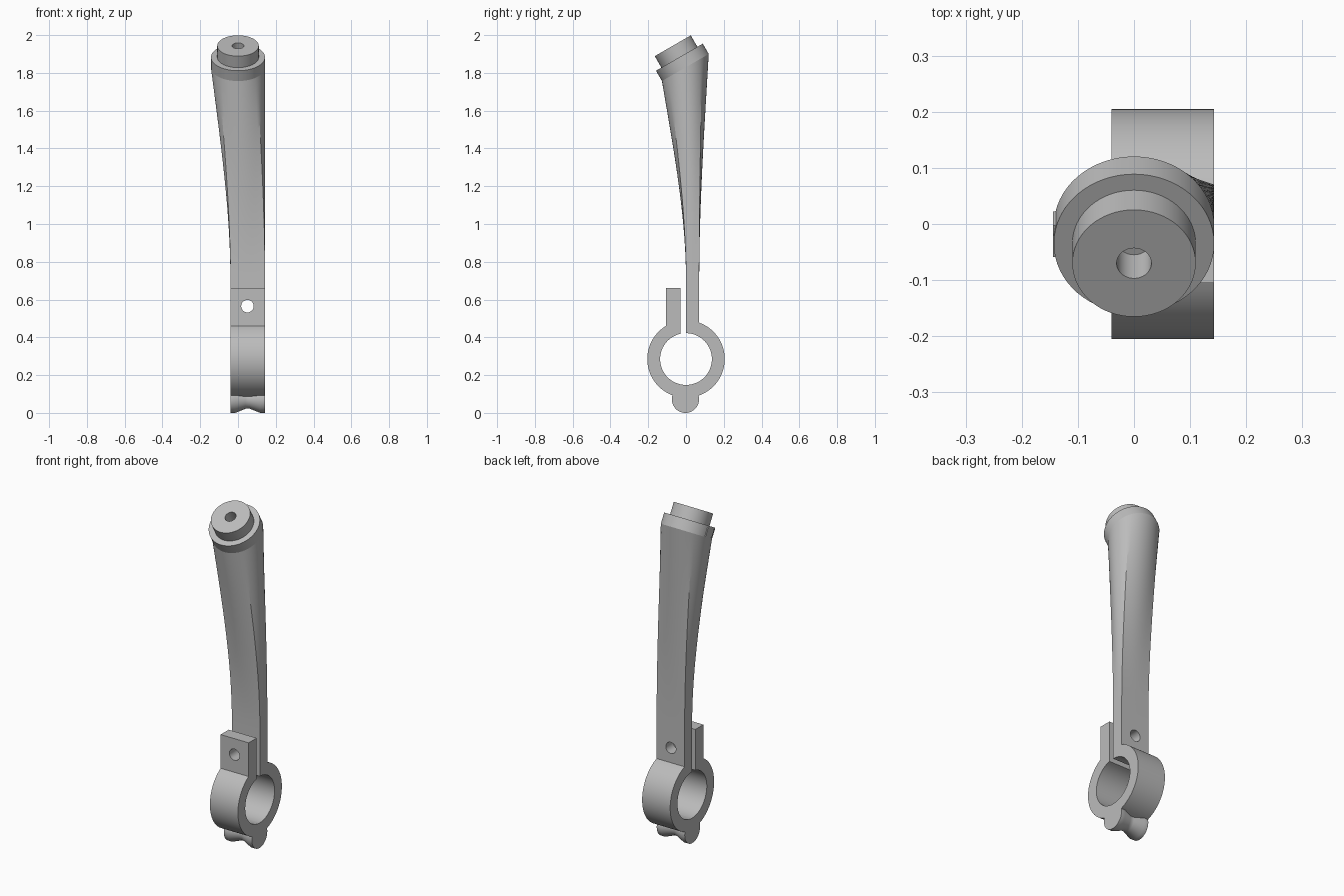
import bpy, bmesh
from math import acos, cos, sin, pi, radians
from mathutils import Matrix, Vector

default = bpy.data.objects.get("Cube")
if default:
    bpy.data.objects.remove(default, do_unlink=True)

grey = bpy.data.materials.new("plain grey")
grey.use_nodes = True
grey.diffuse_color = (0.5, 0.5, 0.5, 1)
grey.node_tree.nodes["Principled BSDF"].inputs["Base Color"].default_value = (0.5, 0.5, 0.5, 1)

X0, X1 = -0.04, 0.143           # width of clamp and shaft
RING_Z, R_IN, R_OUT = 0.285, 0.137, 0.205
SHAFT_TOP, SHAFT_BACK = 0.7, 0.07
HEAD_R, BAND = 0.143, 0.063
HEAD = Matrix.Translation((0, -0.035, 1.883)) @ Matrix.Rotation(radians(30), 4, 'X')
SEG = 64


def finish(name, bm):
    bmesh.ops.recalc_face_normals(bm, faces=bm.faces)
    mesh = bpy.data.meshes.new(name)
    bm.to_mesh(mesh)
    bm.free()
    mesh.materials.append(grey)
    obj = bpy.data.objects.new(name, mesh)
    bpy.context.collection.objects.link(obj)
    bpy.ops.object.select_all(action='DESELECT')
    obj.select_set(True)
    bpy.context.view_layer.objects.active = obj
    bpy.ops.object.shade_smooth_by_angle(angle=radians(25))
    return obj


def skin(name, rings):
    """Bridge a list of equal closed rings of points."""
    bm = bmesh.new()
    rows = [[bm.verts.new(p) for p in ring] for ring in rings]
    for a, b in zip(rows, rows[1:]):
        for i in range(len(a)):
            j = (i + 1) % len(a)
            bm.faces.new((a[i], a[j], b[j], b[i]))
    bmesh.ops.remove_doubles(bm, verts=bm.verts, dist=1e-5)
    return finish(name, bm)


def lathe(name, profile, matrix):
    angles = [2 * pi * i / SEG for i in range(SEG)]
    return skin(name, [[matrix @ Vector((r * cos(a), r * sin(a), h)) for a in angles]
                       for r, h in profile])


def arc(r, start, end, steps=40):
    return [(r * cos(start + (end - start) * i / steps),
             RING_Z + r * sin(start + (end - start) * i / steps)) for i in range(steps + 1)]


def jaw(name, outline):
    """Extrude a side outline across the width, then drill the bolt hole."""
    bm = bmesh.new()
    face = bm.faces.new([bm.verts.new((X0, y, z)) for y, z in outline])
    moved = bmesh.ops.extrude_face_region(bm, geom=[face], use_keep_orig=True)["geom"]
    bmesh.ops.translate(bm, verts=[v for v in moved if isinstance(v, bmesh.types.BMVert)],
                        vec=(X1 - X0, 0, 0))
    obj = finish(name, bm)
    drill = lathe("bolt_drill", [(0, -0.3), (0.033, -0.3), (0.033, 0.3), (0, 0.3)],
                  Matrix.Translation((0.05, 0, 0.565)) @ Matrix.Rotation(pi / 2, 4, 'X'))
    drill.hide_render = True
    mod = obj.modifiers.new("bolt_hole", 'BOOLEAN')
    mod.operation, mod.solver, mod.object = 'DIFFERENCE', 'EXACT', drill
    bpy.ops.object.select_all(action='DESELECT')
    bpy.context.view_layer.objects.active = obj
    obj.select_set(True)
    bpy.ops.object.modifier_apply(modifier=mod.name)
    bpy.data.objects.remove(drill, do_unlink=True)
    bpy.ops.object.shade_smooth_by_angle(angle=radians(25))


# Clamp halves
gap, tab, top = -0.03, -0.105, 0.66
jaw("front_jaw", arc(R_IN, acos(gap / R_IN), 1.5 * pi)
    + arc(R_OUT, 1.5 * pi, acos(tab / R_OUT)) + [(tab, top), (gap, top)])
jaw("back_jaw", arc(R_IN, pi / 2, -pi / 2)
    + arc(R_OUT, -pi / 2, acos(SHAFT_BACK / R_OUT))
    + [(SHAFT_BACK, SHAFT_TOP), (0, SHAFT_TOP)])

# Hinge barrel, waisted in the middle
lathe("hinge_barrel", [(0, X0), (0.072, X0), (0.072, -0.015), (0.05, 0.04),
                       (0.05, 0.062), (0.072, 0.117), (0.072, X1), (0, X1)],
      Matrix.Translation((0, -0.003, 0.072)) @ Matrix.Rotation(pi / 2, 4, 'Y'))

# Arm lofted from the flat shaft to the tilted round head
mid_x, half_x, half_y = (X0 + X1) / 2, (X1 - X0) / 2, SHAFT_BACK / 2
rings = []
for k in range(33):
    t = k / 32
    w = 1.6 * t ** 2 - 0.6 * t ** 3
    ring = []
    for i in range(SEG):
        c, s = cos(2 * pi * i / SEG), sin(2 * pi * i / SEG)
        m = max(abs(c), abs(s))
        low = Vector((mid_x + half_x * c / m, half_y + half_y * s / m, SHAFT_TOP))
        high = HEAD @ Vector((HEAD_R * c, HEAD_R * s, -BAND))
        p = low.lerp(high, w)
        p.z = low.z + (high.z - low.z) * t
        ring.append(p)
    rings.append(ring)
skin("arm", rings)

# Head band, plug and blind hole
lathe("head", [(0, -0.014), (0.031, -0.014), (0.031, 0.07), (0.11, 0.07),
               (0.11, 0), (HEAD_R, 0), (HEAD_R, -BAND)], HEAD)

# Small key on the side of the head
bm = bmesh.new()
bmesh.ops.create_cube(bm, size=1, matrix=HEAD @ Matrix.Translation((-0.119, 0, -0.034))
                      @ Matrix.Diagonal((0.05, 0.065, 0.05, 1)))
finish("side_key", bm)
